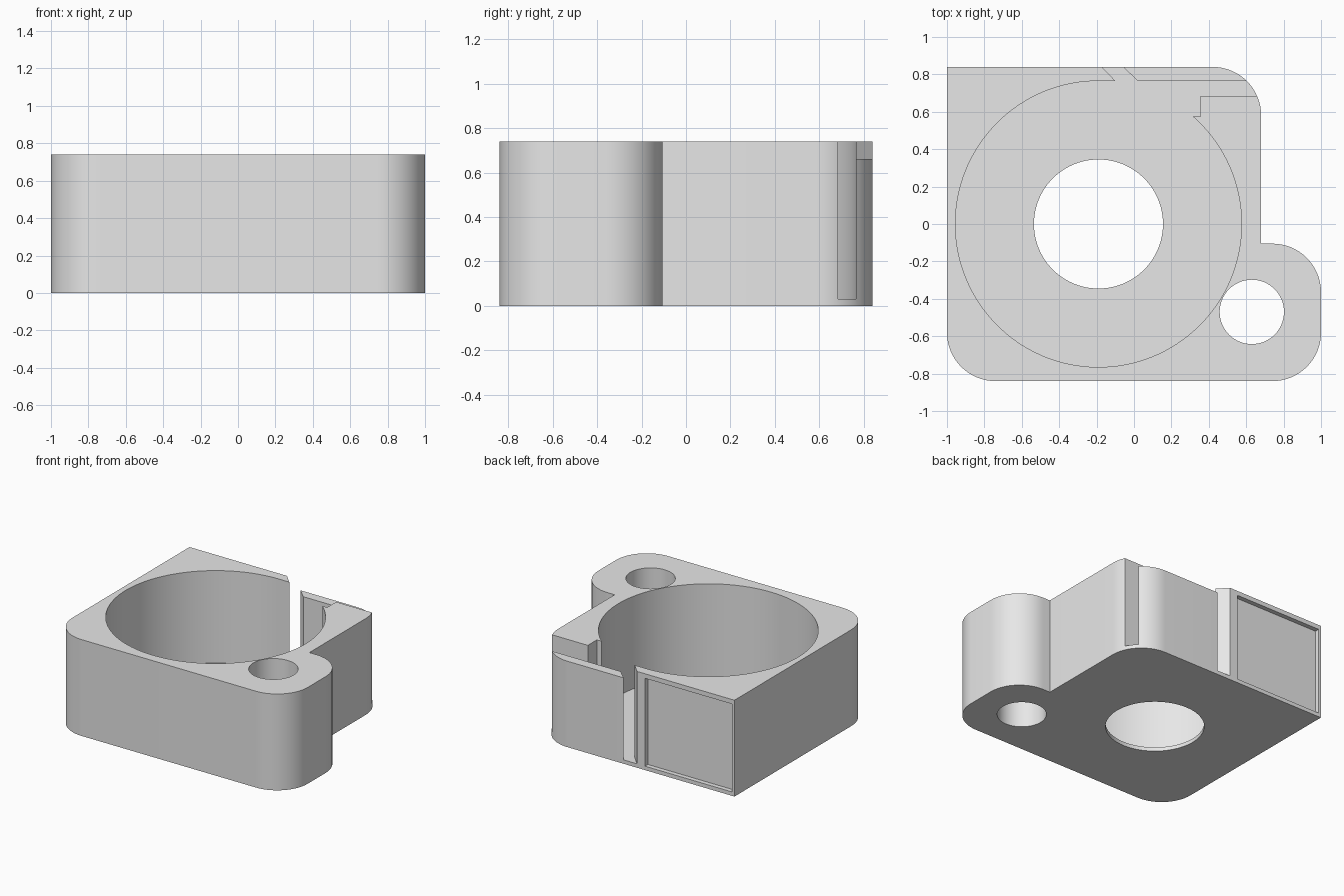
import bpy
import bmesh
from math import cos, sin, radians

if "Cube" in bpy.data.objects:
    bpy.data.objects.remove(bpy.data.objects["Cube"], do_unlink=True)

HEIGHT, FLOOR = 0.74, 0.03
BACK = 0.84
ROUND = 0.26
POCKET_X, POCKET_R = -0.19, 0.765


def arc(cx, cy, r, start, end, steps=16):
    """Points along an arc, angles in degrees."""
    angles = [radians(start + (end - start) * i / steps) for i in range(steps + 1)]
    return [(cx + r * cos(a), cy + r * sin(a)) for a in angles]


def circle(cx, cy, r, steps=96):
    return arc(cx, cy, r, 0, 360, steps)[:-1]


def prism(name, outline, z0, z1):
    """Extrude a counter-clockwise outline from z0 to z1."""
    bm = bmesh.new()
    base = bm.faces.new([bm.verts.new((x, y, z0)) for x, y in outline])
    top = bmesh.ops.extrude_face_region(bm, geom=[base])["geom"]
    moved = [v for v in top if isinstance(v, bmesh.types.BMVert)]
    bmesh.ops.translate(bm, verts=moved, vec=(0, 0, z1 - z0))
    bmesh.ops.recalc_face_normals(bm, faces=bm.faces)
    mesh = bpy.data.meshes.new(name)
    bm.to_mesh(mesh)
    bm.free()
    obj = bpy.data.objects.new(name, mesh)
    bpy.context.collection.objects.link(obj)
    return obj


def cut(target, cutter):
    """Subtract the cutter and discard it."""
    cutter.hide_render = True
    mod = target.modifiers.new(cutter.name, "BOOLEAN")
    mod.operation = "DIFFERENCE"
    mod.solver = "EXACT"
    mod.object = cutter
    bpy.context.view_layer.objects.active = target
    bpy.ops.object.modifier_apply(modifier=mod.name)
    bpy.data.objects.remove(cutter, do_unlink=True)


# Housing block: one square corner, rounded others, and a screw lug
outline = (
    [(-1, BACK)]
    + arc(-1 + ROUND, -BACK + ROUND, ROUND, 180, 270)
    + arc(1 - ROUND, -BACK + ROUND, ROUND, 270, 360)
    + arc(1 - ROUND, -0.105 - ROUND, ROUND, 0, 90)
    + [(0.68, -0.105)]
    + arc(0.68 - ROUND, BACK - ROUND, ROUND, 0, 90)
)
housing = prism("housing", outline, 0, HEIGHT)

# Round pocket joined with the slanted back slot and the side slit
pocket = arc(POCKET_X, 0, POCKET_R, 90, 408.7, 112) + [
    (0.355, 0.575), (0.355, 0.685), (0.8, 0.685), (0.8, 0.765),
    (0.02, 0.765), (-0.10, 0.88), (-0.21, 0.88), (-0.10, 0.765),
]
cut(housing, prism("pocket_cutter", pocket, FLOOR, 1))

# Lowered top of the thin back wall
wall_top = [(-0.03, 0.75), (0.8, 0.75), (0.8, 0.87), (-0.13, 0.86)]
cut(housing, prism("wall_top_cutter", wall_top, 0.66, 1))

# Through holes in the floor and the lug
cut(housing, prism("floor_hole_cutter", circle(POCKET_X, 0, 0.345), -1, 1))
cut(housing, prism("screw_hole_cutter", circle(0.63, -0.47, 0.172, 64), -1, 1))

# Shallow rectangular recess on the back face
recess = [(-0.98, BACK - 0.035), (-0.24, BACK - 0.035), (-0.24, 1), (-0.98, 1)]
cut(housing, prism("recess_cutter", recess, 0.03, 0.705))

# Plain grey material
grey = bpy.data.materials.new("light_grey")
grey.use_nodes = True
colour = (0.8, 0.8, 0.8, 1)
grey.diffuse_color = colour
grey.node_tree.nodes["Principled BSDF"].inputs["Base Color"].default_value = colour
housing.data.materials.clear()
housing.data.materials.append(grey)

bpy.ops.object.select_all(action="DESELECT")
housing.select_set(True)
bpy.context.view_layer.objects.active = housing
bpy.ops.object.shade_smooth_by_angle(angle=radians(30))
